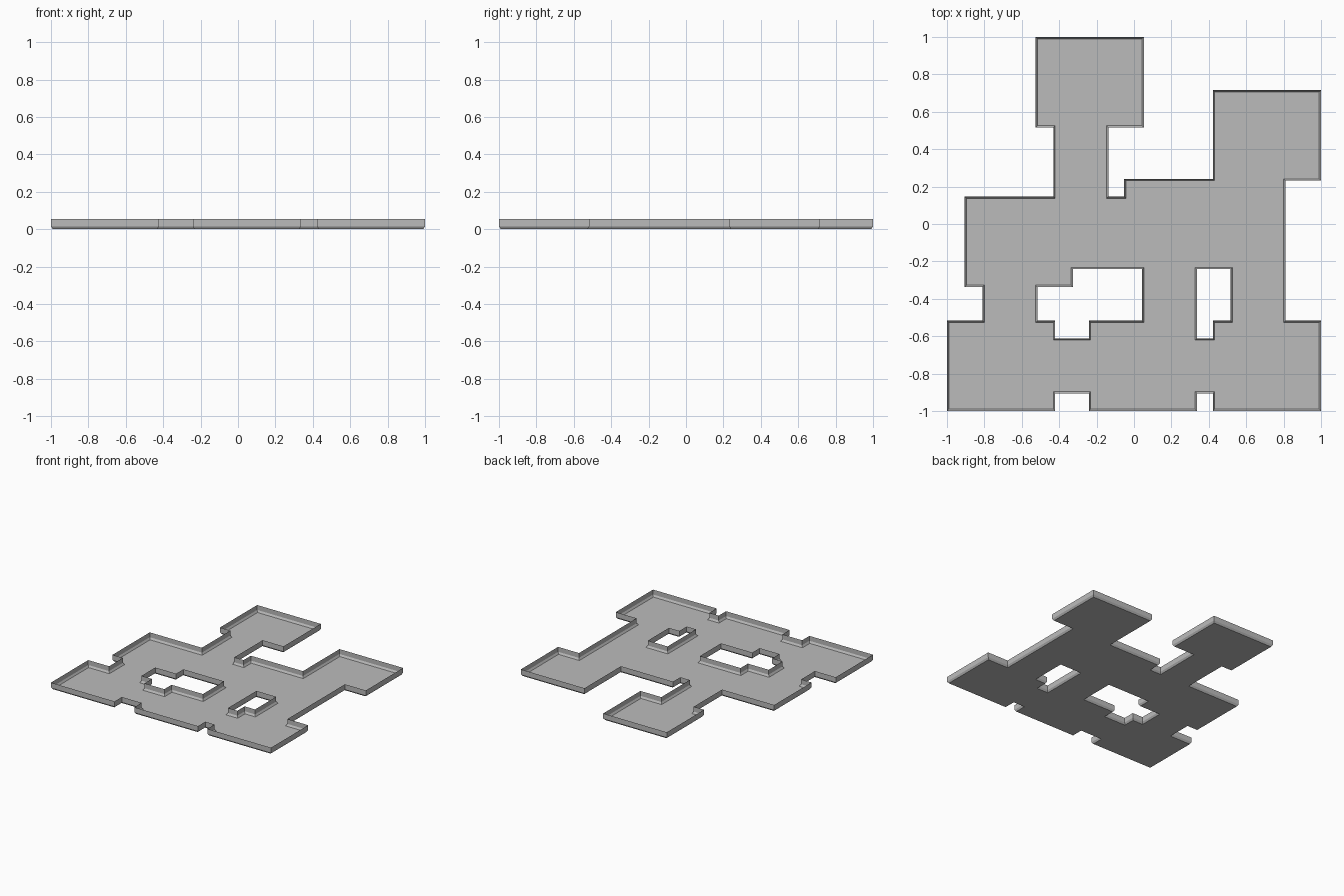
import bpy, bmesh
from mathutils import Vector

if "Cube" in bpy.data.objects:
    bpy.data.objects.remove(bpy.data.objects["Cube"])

N = 21                 # plan is 21 x 21 cells
CELL = 1.99 / N
OUT, INSET = 0.005, -0.005   # wall face and floor edge, relative to the cell lines

# Plan outlines in cells: outer edge anticlockwise, holes clockwise
OUTER = [(0, 0), (6, 0), (6, 1), (8, 1), (8, 0), (14, 0), (14, 1), (15, 1),
         (15, 0), (21, 0), (21, 5), (19, 5), (19, 13), (21, 13), (21, 18),
         (15, 18), (15, 13), (10, 13), (10, 12), (9, 12), (9, 16), (11, 16),
         (11, 21), (5, 21), (5, 16), (6, 16), (6, 12), (1, 12), (1, 7),
         (2, 7), (2, 5), (0, 5)]
LEFT_HOLE = [(5, 7), (7, 7), (7, 8), (11, 8), (11, 5), (8, 5), (8, 4),
             (6, 4), (6, 5), (5, 5)]
RIGHT_HOLE = [(14, 8), (16, 8), (16, 5), (15, 5), (15, 4), (14, 4)]
LOOPS = [OUTER, LEFT_HOLE, RIGHT_HOLE]

# Wall section: (offset, height) from the floor edge to the open rim
SECTION = [(INSET, 0.0), (OUT, 0.015), (OUT, 0.055)]


def ring(bm, loop, offset, z):
    """Closed outline pushed outwards by offset, at height z."""
    verts = []
    for i, p in enumerate(loop):
        p, a, b = Vector(p), Vector(loop[i - 1]), Vector(loop[(i + 1) % len(loop)])
        d1, d2 = (p - a).normalized(), (b - p).normalized()
        push = Vector((d1.y + d2.y, -d1.x - d2.x)) * offset
        q = (p - Vector((N / 2, N / 2))) * CELL + push
        verts.append(bm.verts.new((q.x, q.y, z)))
    return verts


def make_object(name, bm, mat):
    mesh = bpy.data.meshes.new(name)
    bm.to_mesh(mesh)
    bm.free()
    mesh.materials.append(mat)
    obj = bpy.data.objects.new(name, mesh)
    bpy.context.collection.objects.link(obj)


grey = bpy.data.materials.new("light grey")
grey.diffuse_color = (0.5, 0.5, 0.5, 1)
grey.use_nodes = True
grey.node_tree.nodes["Principled BSDF"].inputs["Base Color"].default_value = grey.diffuse_color

# Floor: flat sheet with two holes, facing up
bm = bmesh.new()
edges = []
for loop in LOOPS:
    vs = ring(bm, loop, *SECTION[0])
    edges += [bm.edges.new((vs[i - 1], vs[i])) for i in range(len(vs))]
bmesh.ops.triangle_fill(bm, use_beauty=True, use_dissolve=False, edges=edges,
                        normal=(0, 0, 1))
bm.normal_update()
for f in bm.faces:
    if f.normal.z < 0:
        f.normal_flip()
make_object("floor", bm, grey)

# Walls: thin sheets with a chamfered foot, facing outwards
bm = bmesh.new()
for loop in LOOPS:
    rings = [ring(bm, loop, o, z) for o, z in SECTION]
    for low, high in zip(rings, rings[1:]):
        for i in range(len(loop)):
            bm.faces.new((low[i - 1], low[i], high[i], high[i - 1]))
make_object("walls", bm, grey)
